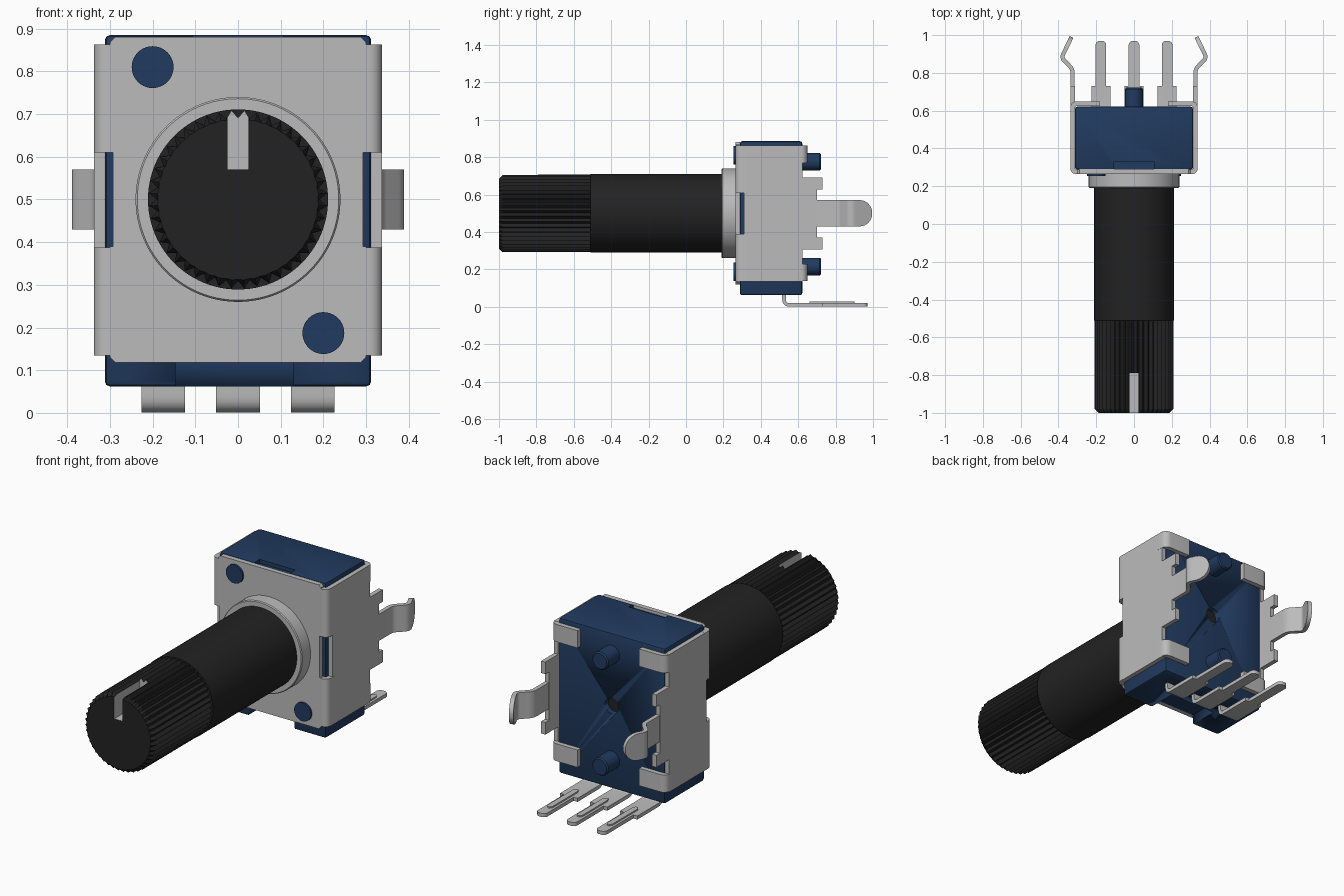
import bpy, bmesh, math
from mathutils import Vector

cube = bpy.data.objects.get("Cube")
if cube:
    bpy.data.objects.remove(cube, do_unlink=True)


def material(name, rgb):
    m = bpy.data.materials.new(name)
    m.use_nodes = True
    m.diffuse_color = (*rgb, 1)
    m.node_tree.nodes["Principled BSDF"].inputs["Base Color"].default_value = (*rgb, 1)
    return m


METAL = material("light grey metal", (0.50, 0.50, 0.50))
BLUE = material("navy plastic", (0.015, 0.043, 0.115))
BLACK = material("black plastic", (0.016, 0.016, 0.016))


def finish(name, bm, mat, bevel=0.0, smooth=True):
    bmesh.ops.recalc_face_normals(bm, faces=bm.faces)
    me = bpy.data.meshes.new(name)
    bm.to_mesh(me)
    bm.free()
    me.materials.append(mat)
    ob = bpy.data.objects.new(name, me)
    bpy.context.collection.objects.link(ob)
    bpy.ops.object.select_all(action='DESELECT')
    ob.select_set(True)
    bpy.context.view_layer.objects.active = ob
    if bevel:
        mod = ob.modifiers.new("bevel", 'BEVEL')
        mod.width, mod.segments = bevel, 2
        bpy.ops.object.modifier_apply(modifier=mod.name)
    if smooth:
        bpy.ops.object.shade_smooth_by_angle(angle=math.radians(32))
    return ob


def loft(name, rings, mat, **kw):
    """Join equal-length rings of points and cap both ends."""
    bm = bmesh.new()
    vs = [[bm.verts.new(p) for p in r] for r in rings]
    n = len(vs[0])
    for a, b in zip(vs, vs[1:]):
        for i in range(n):
            bm.faces.new((a[i], a[(i + 1) % n], b[(i + 1) % n], b[i]))
    bm.faces.new(vs[0])
    bm.faces.new(vs[-1])
    return finish(name, bm, mat, **kw)


def box(name, x, y, z, mat, **kw):
    return loft(name, [[(x[0], y[0], c), (x[1], y[0], c), (x[1], y[1], c), (x[0], y[1], c)]
                       for c in z], mat, **kw)


def circle(x, y, z, r, n=64):
    return [(x + r * math.sin(2 * math.pi * i / n), y, z + r * math.cos(2 * math.pi * i / n))
            for i in range(n)]


def rod(name, x, z, profile, mat, n=64):
    """Round part along y from (y, radius) pairs."""
    return loft(name, [circle(x, y, z, r, n) for y, r in profile], mat)


def rounded(pts, r, steps=5):
    """Round the inner corners of a 2D path."""
    pts = [Vector(p) for p in pts]
    out = [pts[0]]
    for a, b, c in zip(pts, pts[1:], pts[2:]):
        p = b + (a - b).normalized() * r
        q = b + (c - b).normalized() * r
        for k in range(steps + 1):
            t = k / steps
            out.append(p * (1 - t) ** 2 + b * 2 * t * (1 - t) + q * t * t)
    return out + [pts[-1]]


def strip(name, path, thick, half, place, mat=None):
    """Bent sheet: a 2D centre path with thickness, and a half width by position."""
    rings = []
    for i, p in enumerate(path):
        d = (path[min(i + 1, len(path) - 1)] - path[max(i - 1, 0)]).normalized()
        nrm = Vector((-d.y, d.x)) * thick / 2
        w = half(p)
        rings.append([place(*(p + nrm), -w), place(*(p + nrm), w),
                      place(*(p - nrm), w), place(*(p - nrm), -w)])
    return loft(name, rings, mat or METAL)


def cut(ob, cutters):
    bpy.context.view_layer.objects.active = ob
    for c in cutters:
        mod = ob.modifiers.new("cut", 'BOOLEAN')
        mod.operation, mod.solver, mod.object = 'DIFFERENCE', 'EXACT', c
        bpy.ops.object.modifier_apply(modifier=mod.name)
        bpy.data.objects.remove(c, do_unlink=True)


CZ = 0.5  # shaft height

# Plastic housing with recesses at top and bottom and a rear bore
housing = box("housing", (-0.312, 0.312), (0.288, 0.622), (0.062, 0.885), BLUE, bevel=0.012)
cut(housing, [
    box("cut_bottom", (-0.147, 0.13), (0.2, 0.45), (0.0, 0.118), BLUE),
    box("cut_top", (-0.105, 0.105), (0.2, 0.33), (0.865, 1.0), BLUE),
    rod("cut_bore", 0, CZ, [(0.57, 0.04), (0.7, 0.04)], BLUE, 32)])
rod("rear_shaft_end", 0, CZ, [(0.56, 0.039), (0.595, 0.039)], BLACK, 32)

# Plastic pegs: flat ones through the front plate, long ones at the back
for i, (x, z) in enumerate([(-0.2, 0.81), (0.2, 0.187)]):
    rod(f"front_peg_{i}", x, z, [(0.3, 0.049), (0.254, 0.049)], BLUE, 40)
for i, z in enumerate([0.775, 0.215]):
    rod(f"back_peg_{i}", 0, z, [(0.6, 0.047), (0.715, 0.047), (0.722, 0.041)], BLUE, 40)

# Metal front plate, narrower at the side slots
half_outline = [(0.288, 0.118), (0.300, 0.130), (0.300, 0.39), (0.293, 0.39),
                (0.293, 0.61), (0.300, 0.61), (0.300, 0.868), (0.288, 0.88)]
outline = half_outline + [(-x, z) for x, z in reversed(half_outline)]
loft("front_plate", [[(x, y, z) for x, z in outline] for y in (0.264, 0.29)], METAL)

# Side plates with folds, clamps and a mounting lug, mirrored left and right
side_half = [(0.31, 0.5), (0.31, 0.61), (0.30, 0.61), (0.30, 0.862), (0.622, 0.862), (0.622, 0.69),
             (0.73, 0.69), (0.73, 0.626), (0.70, 0.626), (0.70, 0.5)]
side_outline = side_half[1:-1] + [(y, 1 - z - 0.004) for y, z in reversed(side_half[1:-1])]
for side, s in (("left", 1), ("right", -1)):
    loft(f"{side}_side_plate", [[(s * x, y, z) for y, z in side_outline]
                                for x in (0.313, 0.337)], METAL)
    for end, zc in (("upper", 0.736), ("lower", 0.2615)):
        strip(f"{side}_{end}_fold", rounded([(0.285, 0.277), (0.325, 0.277), (0.325, 0.32)], 0.02),
              0.025, lambda p: 0.1265, lambda a, b, c: (s * a, b, zc + c))
    for end, zc in (("upper", 0.815), ("lower", 0.183)):
        strip(f"{side}_{end}_clamp", rounded([(0.325, 0.59), (0.325, 0.637), (0.18, 0.637)], 0.025),
              0.025, lambda p: 0.046, lambda a, b, c: (s * a, b, zc + c))
    # Zigzag lug with a round tip
    lug = rounded([(0.325, 0.68), (0.325, 0.82), (0.384, 0.88), (0.331, 0.99)], 0.022)
    a, b = lug.pop(), lug[-1]
    lug += [b.lerp(a, math.sin(math.pi / 2 * k / 10)) for k in range(1, 11)]
    strip(f"{side}_lug", lug, 0.022,
          lambda p: 0.07 if p.y < 0.925 else
          max(0.008, math.sqrt(max(0, 1 - ((p.y - 0.925) / 0.066) ** 2)) * 0.07),
          lambda a, b, c: (s * a, b, CZ + c))


# Three solder pins: bent sheet, stepped width, raised rib
def pin_half(p):
    if p.x < 0.7305:
        return 0.051
    return 0.028 if p.x < 0.951 else 0.028 * math.sqrt(max(0.15, 1 - ((p.x - 0.95) / 0.021) ** 2))


for i, x in enumerate((-0.175, 0.0, 0.175)):
    path = rounded([(0.524, 0.09), (0.524, 0.010), (0.73, 0.010)], 0.03)
    path += [Vector((y, 0.010)) for y in (0.731, 0.95, 0.958, 0.964, 0.97)]
    strip(f"pin_{i}", path, 0.019, pin_half, lambda a, b, c: (x + c, a, b))
    rib = [Vector((0.66 + 0.24 * k / 16, 0.018)) for k in range(17)]
    strip(f"pin_rib_{i}", rib, 0.018,
          lambda p: 0.015 if 0.67 < p.x < 0.89 else 0.007, lambda a, b, c: (x + c, a, b))

# Bushing and smooth shaft
rod("bushing", 0, CZ, [(0.28, 0.24), (0.196, 0.24), (0.191, 0.236)], METAL, 96)
rod("shaft", 0, CZ, [(0.2, 0.211), (-0.51, 0.211)], BLACK, 96)

# Knurled shaft tip with a chamfered end
TEETH = 44


def knurl(y, valley, peak):
    pts = []
    for i in range(2 * TEETH):
        r, a = (peak if i % 2 else valley), math.pi * i / TEETH
        pts.append((r * math.sin(a), y, CZ + r * math.cos(a)))
    return pts


tip = loft("knurled_tip", [knurl(-0.505, 0.191, 0.209), knurl(-0.98, 0.191, 0.209),
                           knurl(-1.0, 0.187, 0.189)], BLACK, smooth=False)

# Marker slot, with its walls and floor in the light colour
cut(tip, [box("cut_slot", (-0.025, 0.025), (-1.1, -0.79), (0.57, 0.8), BLACK)])
tip.data.materials.clear()
tip.data.materials.append(BLACK)
tip.data.materials.append(METAL)
for f in tip.data.polygons:
    c, n = f.center, f.normal
    wall = abs(n.x) > 0.999 and abs(abs(c.x) - 0.025) < 0.001 and c.z > 0.57
    floor = n.z > 0.999 and abs(c.z - 0.57) < 0.001
    back = n.y < -0.999 and abs(c.y + 0.79) < 0.001
    f.material_index = 1 if wall or floor or back else 0
